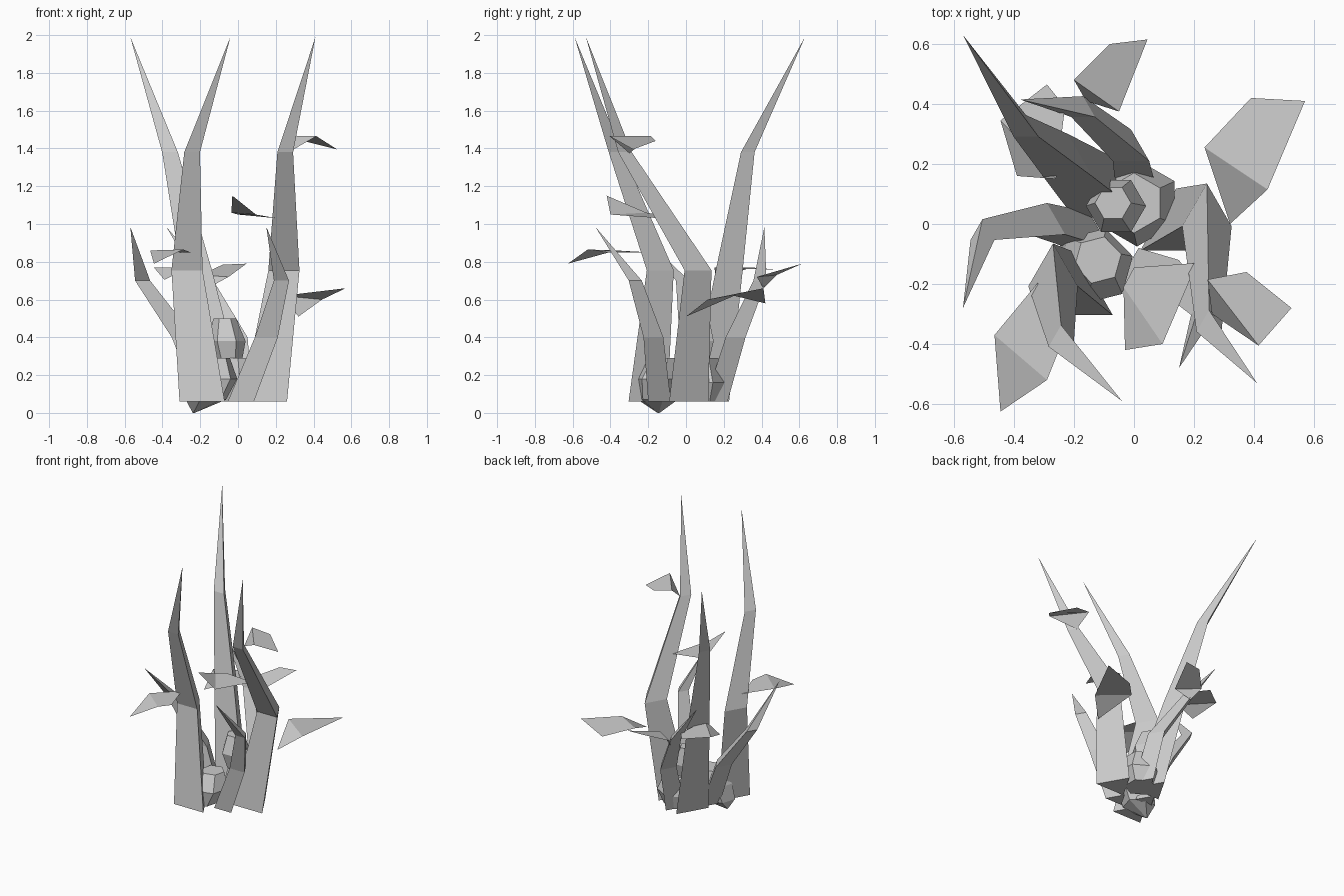
import bpy, bmesh
from math import sin, cos, tau

if "Cube" in bpy.data.objects:
    bpy.data.objects.remove(bpy.data.objects["Cube"])


def finish(name, bm):
    me = bpy.data.meshes.new(name)
    bmesh.ops.recalc_face_normals(bm, faces=bm.faces)
    bm.to_mesh(me)
    bm.free()
    ob = bpy.data.objects.new(name, me)
    bpy.context.collection.objects.link(ob)


def loft(name, rings, tip=None, sides=3, turn=0.25):
    """Join level polygon rings (x, y, z, radius); close with a tip or a flat cap."""
    bm = bmesh.new()
    loops = [[bm.verts.new((x + r * cos(tau * (i / sides + turn)),
                            y + r * sin(tau * (i / sides + turn)), z))
              for i in range(sides)] for x, y, z, r in rings]
    bm.faces.new(loops[0])
    for a, b in zip(loops, loops[1:]):
        for i in range(sides):
            j = (i + 1) % sides
            bm.faces.new((a[i], a[j], b[j], b[i]))
    top = loops[-1]
    if tip:
        t = bm.verts.new(tip)
        for i in range(sides):
            bm.faces.new((top[i], top[(i + 1) % sides], t))
    else:
        bm.faces.new(top)
    finish(name, bm)


def leaf(name, left, right, outer, inner):
    """Sheet folded across the line left-right."""
    bm = bmesh.new()
    l, r = bm.verts.new(left), bm.verts.new(right)
    bm.faces.new([l] + [bm.verts.new(p) for p in outer] + [r])
    bm.faces.new([r] + [bm.verts.new(p) for p in inner] + [l])
    bmesh.ops.triangulate(bm, faces=[f for f in bm.faces if len(f.verts) > 4])
    finish(name, bm)


# Tall three-sided blades: base, middle and upper centres, then tip
tall = {
    "tall_blade_front": ((-.19, -.235), (-.27, -.16), (-.243, -.385), (-.04, -.59)),
    "tall_blade_right": ((.14, -.02), (.243, .04), (.25, -.335), (.41, -.53)),
    "tall_blade_back": ((-.08, .09), (-.22, .205), (-.36, .315), (-.57, .63)),
}
for name, (a, b, c, t) in tall.items():
    loft(name, [(*a, .06, .138), (*b, .755, .095), (*c, 1.38, .048)], (*t, 1.99))

# Short blades
short = {
    "short_blade_front": ((.015, -.16), (.15, -.19), (.23, -.28), (.15, -.48)),
    "short_blade_back": ((.01, .14), (-.01, .245), (-.17, .38), (-.38, .415)),
    "short_blade_left": ((-.15, -.04), (-.29, 0), (-.505, -.03), (-.57, -.28)),
}
for name, (a, b, c, t) in short.items():
    loft(name, [(*a, .06, .08), (*b, .4, .07), (*c, .7, .046)], (*t, .985))

# Folded leaves
leaf("leaf_right", (.235, .255, .62), (.445, .115, .6),
     [(.39, .42, .58), (.57, .41, .66)], [(.32, 0, .51)])
leaf("leaf_back", (-.2, .48, .73), (-.05, .375, .72),
     [(-.08, .6, .785), (.045, .615, .79)], [(-.16, .41, .66)])
leaf("leaf_high", (.245, -.185, 1.465), (.415, -.405, 1.465),
     [(.375, -.16, 1.44), (.525, -.28, 1.395)], [(.26, -.3, 1.375)])
leaf("leaf_middle", (-.035, -.21, 1.06), (.095, -.4, 1.05),
     [(-.03, -.42, 1.15)], [(.21, -.13, 1.03), (0, -.145, 1.05)])
leaf("leaf_front", (-.465, -.37, .86), (-.29, -.52, .865),
     [(-.445, -.625, .79)], [(-.25, -.42, .85), (-.32, -.195, .85)])
leaf("leaf_left", (-.445, .345, .77), (-.26, .15, .77),
     [(-.39, .16, .705)], [(-.23, .39, .76), (-.29, .465, .76)])

# Stones packed around the base
loft("stone_back", [(.0, .07, .06, .11), (.01, .07, .16, .145), (0, .07, .29, .1)], sides=6)
loft("stone_top", [(-.05, .06, .27, .07), (-.06, .06, .38, .1), (-.07, .07, .5, .06)],
     sides=6, turn=0)
loft("stone_front", [(-.235, -.145, 0, .005), (-.17, -.15, .07, .11),
                     (-.13, -.14, .18, .13), (-.12, -.12, .29, .08)], sides=6, turn=.04)
